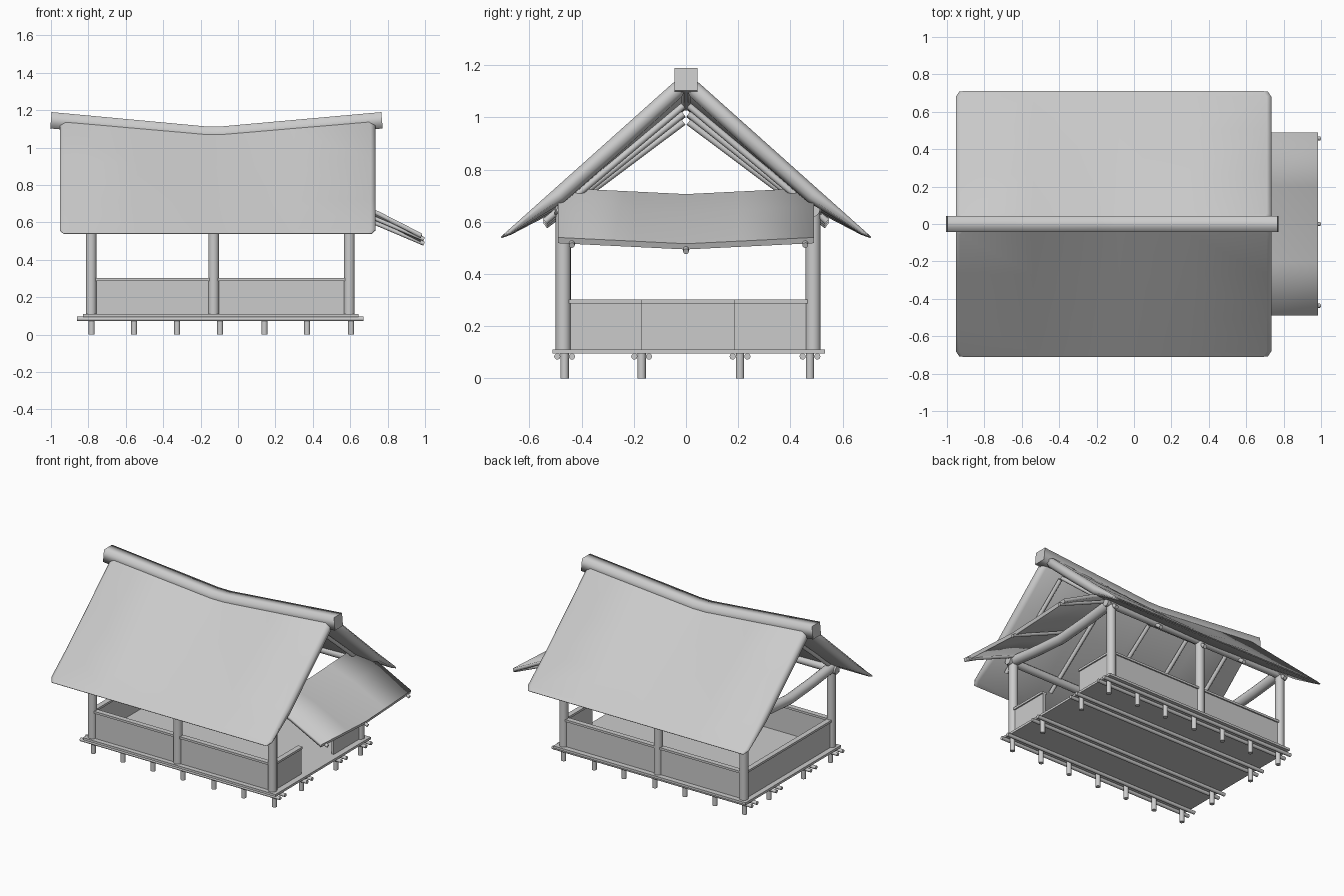
import bpy, bmesh
from math import sin, cos, pi
from mathutils import Vector

if "Cube" in bpy.data.objects:
    bpy.data.objects.remove(bpy.data.objects["Cube"])


def loft(name, rings):
    """Join closed rings of points into a capped solid: smooth sides, flat caps."""
    bm = bmesh.new()
    vs = [[bm.verts.new(p) for p in r] for r in rings]
    n = len(vs[0])
    for a, b in zip(vs, vs[1:]):
        for i in range(n):
            j = (i + 1) % n
            bm.faces.new((a[i], a[j], b[j], b[i])).smooth = True
    bm.faces.new(vs[0])
    bm.faces.new(vs[-1])
    bmesh.ops.recalc_face_normals(bm, faces=bm.faces)
    me = bpy.data.meshes.new(name)
    bm.to_mesh(me)
    bm.free()
    ob = bpy.data.objects.new(name, me)
    bpy.context.collection.objects.link(ob)
    return ob


def pole(name, pts, r, sides=12, turn=0.0):
    pts = [Vector(p) for p in pts]
    rings = []
    for i, p in enumerate(pts):
        t = (pts[min(i + 1, len(pts) - 1)] - pts[max(i - 1, 0)]).normalized()
        ref = Vector((0, 0, 1)) if abs(t.z) < 0.95 else Vector((0, 1, 0))
        s = t.cross(ref).normalized()
        u = s.cross(t)
        rings.append([p + r * (s * cos(turn + 2 * pi * k / sides) + u * sin(turn + 2 * pi * k / sides))
                      for k in range(sides)])
    return loft(name, rings)


def box(name, x0, x1, y0, y1, z0, z1):
    ob = loft(name, [[(x0, y0, z), (x1, y0, z), (x1, y1, z), (x0, y1, z)] for z in (z0, z1)])
    for f in ob.data.polygons:
        f.use_smooth = False
    return ob


XM = -0.13                       # middle of the building along x
POST_X = (-0.785, XM, 0.595)
POST_Y = (-0.47, 0.487)


def sag(x):
    """Dip of the ridge below its ends."""
    d = (x - XM) / 0.9 if x > XM else (XM - x) / 0.87
    return 0.078 * (1 - min(d, 1))


# stilts and the paired floor logs
stilt_x = (-0.782, -0.555, -0.325, -0.095, 0.142, 0.37, 0.605)
for row, y in enumerate((-0.465, -0.17, 0.207, 0.475)):
    for x in (stilt_x if row in (0, 3) else (stilt_x[0], stilt_x[-1])):
        pole("stilt", [(x, y, 0), (x, y, 0.1)], 0.016)
    for dy in (-0.028, 0.028):
        pole("floor_log", [(-0.86, y + dy, 0.084), (0.67, y + dy, 0.084)], 0.012)

box("floor", -0.83, 0.645, -0.512, 0.532, 0.095, 0.111)

# posts and top plates
for y in POST_Y:
    for x in POST_X:
        pole("post", [(x, y, 0.105), (x, y, 0.65)], 0.029, 16)
    pole("top_plate", [(-0.83, y, 0.645), (0.64, y, 0.645)], 0.026)

# sagging tie beams at both ends
for x in (POST_X[0], POST_X[2]):
    pole("tie_beam", [(x, -0.5, 0.66), (x, -0.25, 0.63), (x, 0, 0.61),
                      (x, 0.25, 0.63), (x, 0.515, 0.66)], 0.034, 16)


# low walls with a flat rail, open doorway on the right end
def wall(name, x0, x1, y0, y1):
    w, c = 0.009, 0.018
    if x0 == x1:
        box(name + "_wall", x0 - w, x0 + w, y0, y1, 0.105, 0.29)
        box(name + "_rail", x0 - c, x0 + c, y0, y1, 0.287, 0.302)
    else:
        box(name + "_wall", x0, x1, y0 - w, y0 + w, 0.105, 0.29)
        box(name + "_rail", x0, x1, y0 - c, y0 + c, 0.287, 0.302)


XL, XR = POST_X[0], POST_X[2]
YF, YB = POST_Y
wall("front", XL, XR, YF, YF)
wall("back", XL, XR, YB, YB)
wall("left", XL, XL, YF, YB)
wall("right_front", XR, XR, YF, -0.168)
wall("right_back", XR, XR, 0.185, YB)

# ridge beam, square section, bent down in the middle
pole("ridge_beam", [(-1, 0, 1.146), (XM - 0.05, 0, 1.07), (XM + 0.05, 0, 1.07), (0.77, 0, 1.146)],
     0.062, 4, pi / 4)

# thick thatch panels, thinning toward the eaves, with rafters below
rows = ((0, 0.05, 0.02), (0.04, 0.062, 0), (0.35, 0.064, 0),
        (0.7, 0.062, 0), (0.96, 0.018, 0), (1, 0.006, 0.02))
inner_x = (-0.93, -0.54, -0.18, -0.08, 0.3, 0.71)
for side, label in ((-1, "front"), (1, "back")):
    rings = []
    for v, th, inset in rows:
        def pt(x, depth):
            y = max(0.03 + 0.68 * v - 0.667 * depth, 0)
            z = 1.155 - 0.613 * v - sag(x) * (1 - v) - 0.745 * depth
            return (x, side * y, z)
        xs = [min(max(x, -0.93 + inset), 0.71 - inset) for x in inner_x]
        a, b = -0.953 + inset, 0.735 - inset
        rings.append([pt(x, 0) for x in xs] + [pt(b, th * 0.25), pt(b, th * 0.75)]
                     + [pt(x, th) for x in reversed(xs)] + [pt(a, th * 0.75), pt(a, th * 0.25)])
    loft(label + "_roof_panel", rings)
    for x in (XL, -0.45, XM, 0.23, XR):
        s = sag(x)
        pole("rafter", [(x, side * 0.01, 1.06 - s), (x, side * 0.54, 0.605 - s * 0.25)], 0.013)

# side awning over the doorway, dipping at its centre, on three poles
rings = []
for x, z in ((0.56, 0.73), (0.75, 0.66), (0.985, 0.54)):
    ys = (-0.49, -0.2, 0, 0.2, 0.49)
    drop = [0.024 * (1 - abs(y) / 0.49) for y in ys]
    rings.append([(x, y, z - d) for y, d in zip(ys, drop)]
                 + [(x - 0.008, y, z - d - 0.022) for y, d in reversed(list(zip(ys, drop)))])
loft("awning", rings)
for y, d in ((-0.437, 0.0), (0, 0.024), (0.457, 0.0)):
    pole("awning_pole", [(0.57, y, 0.69 - d), (0.995, y, 0.51 - d)], 0.011)
